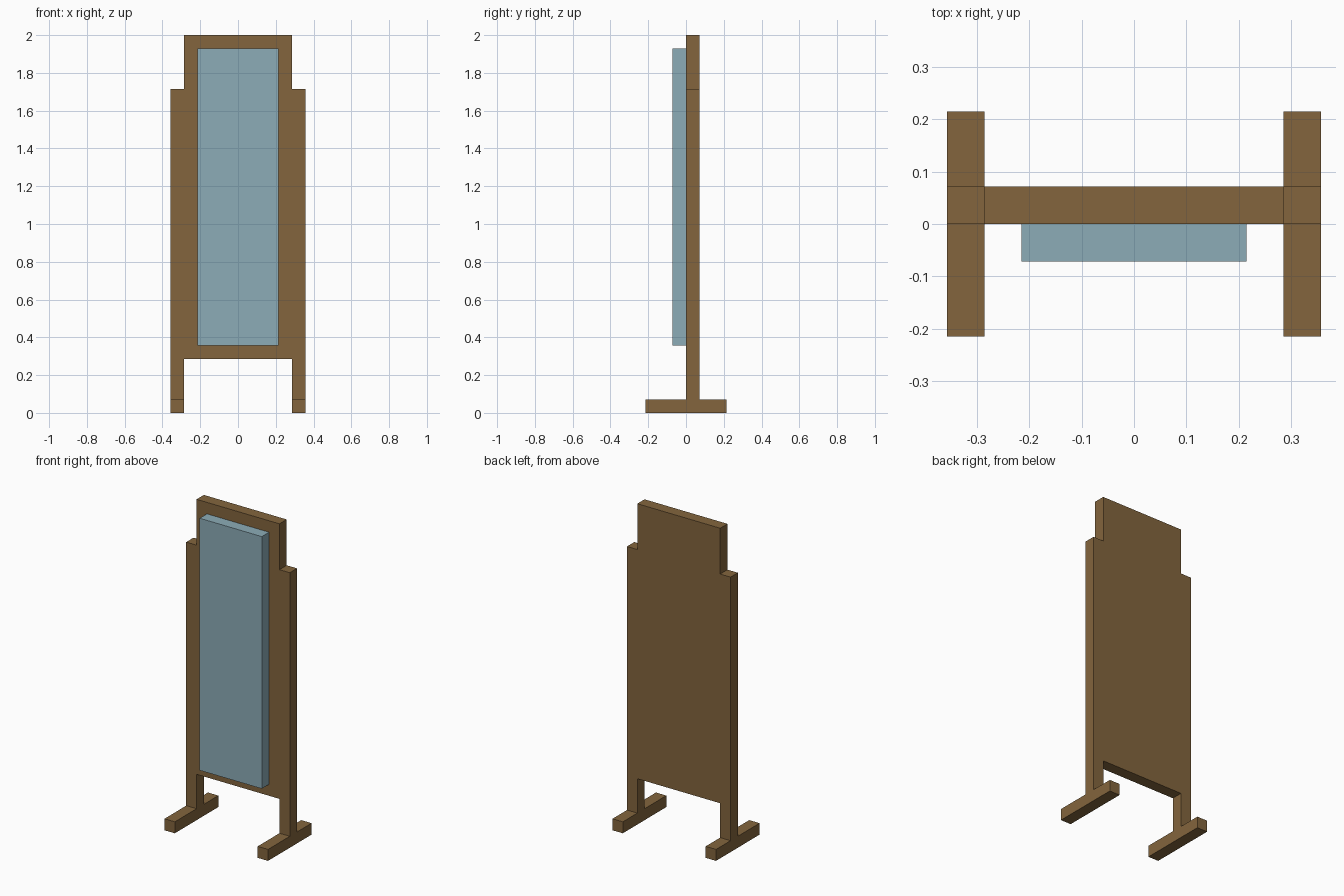
import bpy, bmesh

if "Cube" in bpy.data.objects:
    bpy.data.objects.remove(bpy.data.objects["Cube"])

U = 1 / 14  # the model sits on a regular grid of this step


def material(name, srgb):
    m = bpy.data.materials.new(name)
    lin = [((c / 255 + 0.055) / 1.055) ** 2.4 for c in srgb]
    m.diffuse_color = (*lin, 1)
    m.use_nodes = True
    m.node_tree.nodes["Principled BSDF"].inputs["Base Color"].default_value = m.diffuse_color
    return m


wood = material("brown wood", (131, 101, 61))
glass = material("pale blue glass", (140, 172, 183))


def box(name, x, y, z, mat):
    """Box from (min, max) ranges given in grid steps."""
    bm = bmesh.new()
    bmesh.ops.create_cube(bm, size=1)
    for v in bm.verts:
        v.co = [(r[0] if c < 0 else r[1]) * U for c, r in zip(v.co, (x, y, z))]
    me = bpy.data.meshes.new(name)
    bm.to_mesh(me)
    bm.free()
    me.materials.append(mat)
    ob = bpy.data.objects.new(name, me)
    bpy.context.collection.objects.link(ob)
    return ob


# backing board and the glass on its front
box("backing_board", (-4, 4), (0, 1), (4, 28), wood)
box("mirror_glass", (-3, 3), (-1, 0), (5, 27), glass)

# side posts standing on long feet
for side, x in (("left", (-5, -4)), ("right", (4, 5))):
    box(side + "_post", x, (0, 1), (1, 24), wood)
    box(side + "_foot", x, (-3, 3), (0, 1), wood)
